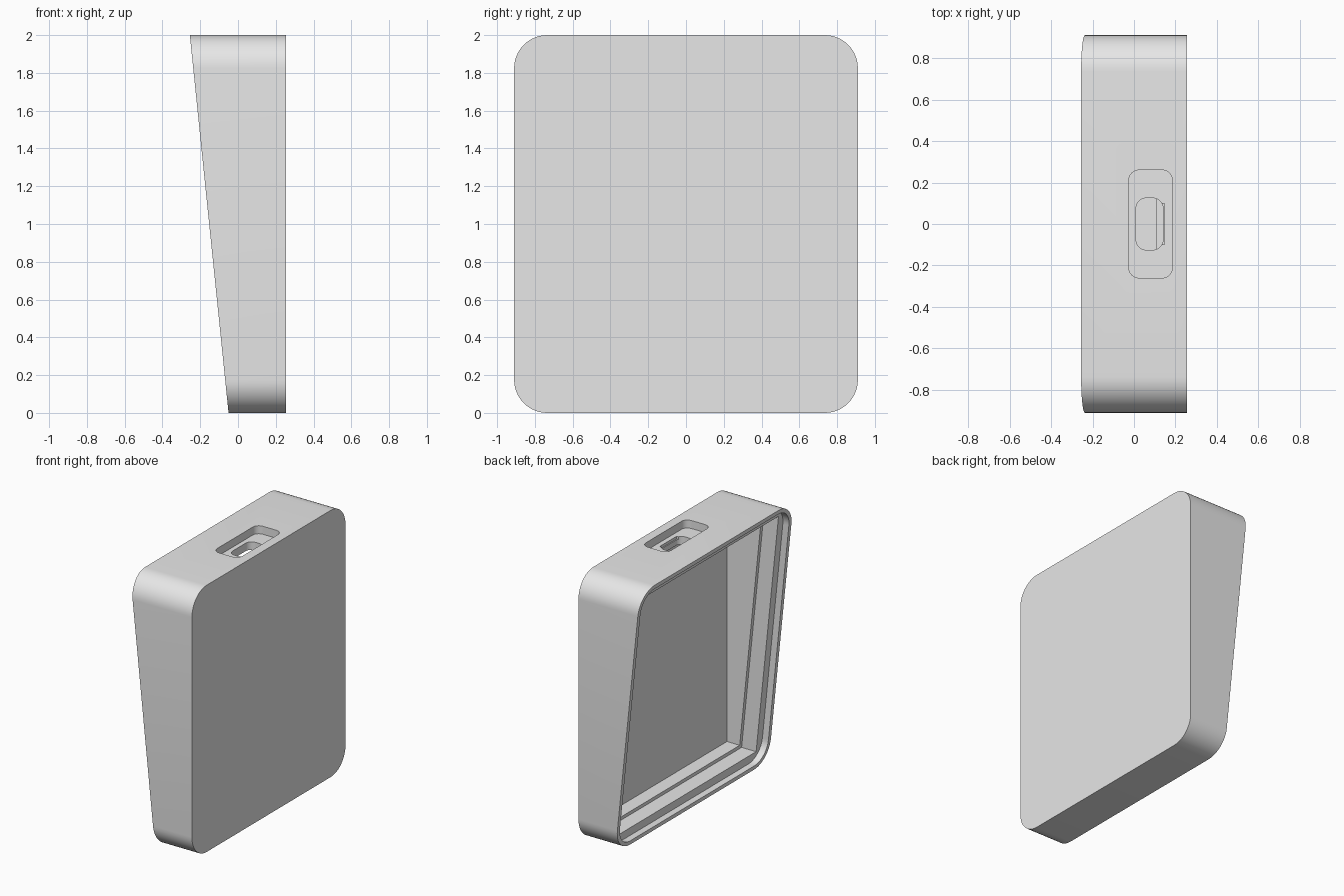
import bpy, bmesh, math

if "Cube" in bpy.data.objects:
    bpy.data.objects.remove(bpy.data.objects["Cube"], do_unlink=True)

grey = bpy.data.materials.new("plain grey")
grey.use_nodes = True
grey.diffuse_color = (0.8, 0.8, 0.8, 1)
grey.node_tree.nodes["Principled BSDF"].inputs["Base Color"].default_value = (0.8, 0.8, 0.8, 1)

BACK = 0.255      # flat rear face
HALF_Y, HALF_Z = 0.91, 1.0
RADIUS = 0.175


def rim_x(z, depth=0.0):
    """Slanted plane of the open side, moved inward by depth."""
    return -0.05 - 0.1025 * z + depth


def rounded_rect(half_u, half_v, radius, steps=12):
    """Outline of a rectangle, rounded if radius is above zero."""
    points = []
    for quarter, (su, sv) in enumerate([(1, 1), (-1, 1), (-1, -1), (1, -1)]):
        cu, cv = su * (half_u - radius), sv * (half_v - radius)
        for i in range(steps + 1 if radius else 1):
            a = math.pi / 2 * (quarter + i / steps)
            points.append((cu + radius * math.cos(a), cv + radius * math.sin(a)))
    return points


def prism(name, start, end):
    """Solid between two matching outlines."""
    bm = bmesh.new()
    a = [bm.verts.new(p) for p in start]
    b = [bm.verts.new(p) for p in end]
    bm.faces.new(a)
    bm.faces.new(b)
    for i in range(len(a)):
        j = (i + 1) % len(a)
        bm.faces.new((a[i], a[j], b[j], b[i]))
    bmesh.ops.recalc_face_normals(bm, faces=bm.faces)
    mesh = bpy.data.meshes.new(name)
    bm.to_mesh(mesh)
    bm.free()
    mesh.materials.append(grey)
    obj = bpy.data.objects.new(name, mesh)
    bpy.context.collection.objects.link(obj)
    return obj


def side_prism(name, inset_y, inset_z, radius, x_front, x_back):
    """Prism along x; the two ends are given as functions of height."""
    outline = [(y, z + HALF_Z) for y, z in
               rounded_rect(HALF_Y - inset_y, HALF_Z - inset_z, radius)]
    return prism(name, [(x_front(z), y, z) for y, z in outline],
                 [(x_back(z), y, z) for y, z in outline])


def top_prism(name, x_min, x_max, half_y, radius, low, high):
    """Upright prism for the openings in the top."""
    mid = (x_min + x_max) / 2
    outline = rounded_rect((x_max - x_min) / 2, half_y, radius)
    return prism(name, [(x + mid, y, low) for x, y in outline],
                 [(x + mid, y, high) for x, y in outline])


# Outer body of the wedge-shaped housing
housing = side_prism("housing", 0, 0, RADIUS, rim_x, lambda z: BACK)


def outside(z):
    return rim_x(z, -0.1)


# Stepped recesses, inner cavity and the port in the top
cutters = [
    side_prism("lid_recess", 0.03, 0.03, RADIUS - 0.03, outside, lambda z: rim_x(z, 0.05)),
    side_prism("middle_step", 0.093, 0.093, 0, outside, lambda z: rim_x(z, 0.17)),
    side_prism("cavity", 0.12, 0.12, 0, outside, lambda z: 0.213),
    top_prism("port_pocket", -0.025, 0.185, 0.26, 0.05, 1.94, 2.1),
    top_prism("port_hole", 0.01, 0.14, 0.125, 0.05, 1.8, 2.1),
    top_prism("port_notch", 0.1, 0.148, 0.1, 0, 1.92, 2.1),
]
for cutter in cutters:
    cut = housing.modifiers.new(cutter.name, "BOOLEAN")
    cut.operation = "DIFFERENCE"
    cut.solver = "EXACT"
    cut.object = cutter
    cutter.hide_render = True

# Bake the cuts and drop the cutters
bpy.context.view_layer.update()
graph = bpy.context.evaluated_depsgraph_get()
baked = bpy.data.meshes.new_from_object(housing.evaluated_get(graph))
housing.modifiers.clear()
housing.data = baked
for cutter in cutters:
    bpy.data.objects.remove(cutter, do_unlink=True)

bpy.ops.object.select_all(action="DESELECT")
housing.select_set(True)
bpy.context.view_layer.objects.active = housing
bpy.ops.object.shade_smooth_by_angle(angle=math.radians(30))
